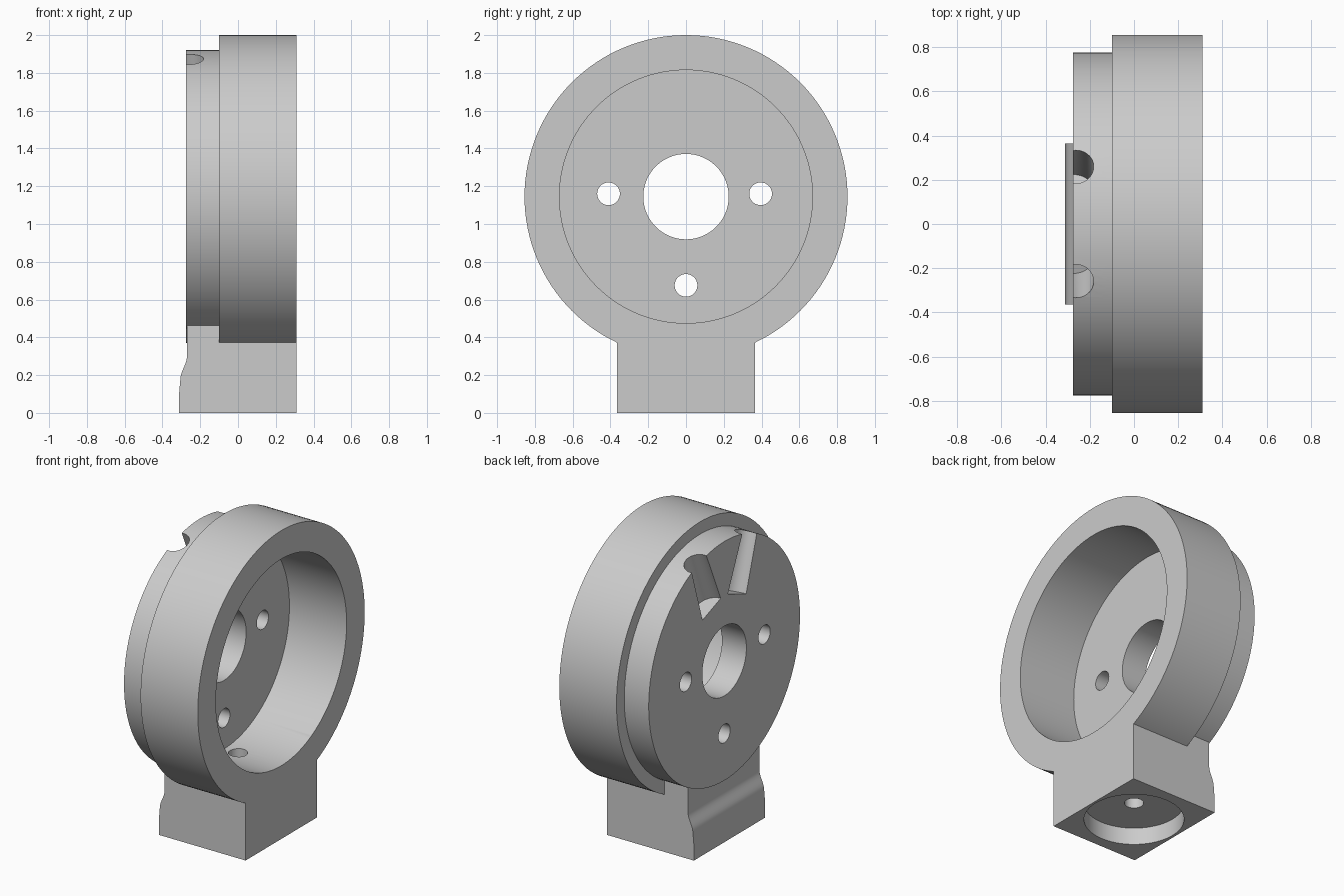
import bpy, bmesh, math
from mathutils import Vector

cube = bpy.data.objects.get("Cube")
if cube:
    bpy.data.objects.remove(cube, do_unlink=True)

gray = bpy.data.materials.new("plain gray")
gray.use_nodes = True
colour = (0.6, 0.6, 0.6, 1)
gray.diffuse_color = colour
gray.node_tree.nodes["Principled BSDF"].inputs["Base Color"].default_value = colour

AXIS_Z = 1.145   # height of the ring axis
BACK_X = -0.275  # flat rear face of the hub


def rod(name, start, end, r1, r2=None, sides=128):
    """Cylinder or cone between two points."""
    a, b = Vector(start), Vector(end)
    bpy.ops.mesh.primitive_cone_add(
        vertices=sides, radius1=r1, radius2=r2 or r1, depth=(b - a).length,
        location=(a + b) / 2, rotation=(b - a).to_track_quat('Z', 'Y').to_euler())
    ob = bpy.context.object
    ob.name = name
    return ob


def combine(body, other, operation):
    """Apply a boolean and drop the helper object."""
    other.hide_render = True
    mod = body.modifiers.new(other.name, 'BOOLEAN')
    mod.operation, mod.object, mod.solver = operation, other, 'EXACT'
    bpy.ops.object.select_all(action='DESELECT')
    body.select_set(True)
    bpy.context.view_layer.objects.active = body
    bpy.ops.object.modifier_apply(modifier=mod.name)
    bpy.data.objects.remove(other, do_unlink=True)


def along_x(name, x1, x2, radius, y=0, z=AXIS_Z):
    return rod(name, (x1, y, z), (x2, y, z), radius)


# Foot block: side profile with a soft step, extruded across y
def foot_block():
    profile = [(0.31, 0), (0.31, 0.55), (-0.27, 0.55), (-0.27, 0.3)]
    for i in range(1, 9):
        t = i / 8
        ease = t * t * (3 - 2 * t)
        profile.append((-0.27 - 0.035 * ease, 0.3 - 0.12 * t))
    profile += [(-0.312, 0.1), (-0.312, 0)]
    bm = bmesh.new()
    face = bm.faces.new([bm.verts.new((x, -0.365, z)) for x, z in profile])
    ext = bmesh.ops.extrude_face_region(bm, geom=[face])
    verts = [v for v in ext["geom"] if isinstance(v, bmesh.types.BMVert)]
    bmesh.ops.translate(bm, verts=verts, vec=(0, 0.73, 0))
    bmesh.ops.recalc_face_normals(bm, faces=bm.faces)
    mesh = bpy.data.meshes.new("foot")
    bm.to_mesh(mesh)
    bm.free()
    ob = bpy.data.objects.new("foot", mesh)
    bpy.context.collection.objects.link(ob)
    return ob


# Ring, stepped hub and foot joined into one body
body = along_x("ring_housing", -0.1, 0.31, 0.855)
combine(body, along_x("hub", BACK_X, 0.0, 0.775), 'UNION')
combine(body, foot_block(), 'UNION')

# Cup recess, centre bore and three bolt holes
combine(body, along_x("cup", -0.1, 0.5, 0.67), 'DIFFERENCE')
combine(body, along_x("bore", -0.5, 0.5, 0.226), 'DIFFERENCE')
for y, z in ((-0.41, 1.16), (0.395, 1.16), (0, 0.675)):
    combine(body, along_x("bolt_hole", -0.5, 0.1, 0.06, y, z), 'DIFFERENCE')

# Two slanted channels in the rear face
for side in (1, -1):
    channel = rod("channel", (BACK_X + 0.003, side * 0.13, 1.53),
                  (BACK_X + 0.015, side * 0.29, 1.955), 0.1, 0.075, 64)
    combine(body, channel, 'DIFFERENCE')

# Round pocket and screw hole under the foot
combine(body, rod("pocket", (0, 0, -0.1), (0, 0, 0.11), 0.294), 'DIFFERENCE')
combine(body, rod("screw_hole", (0, 0, 0.05), (0, 0, 0.7), 0.057, sides=48), 'DIFFERENCE')

# Finish
body.data.materials.clear()
body.data.materials.append(gray)
for poly in body.data.polygons:
    poly.material_index = 0
bpy.ops.object.select_all(action='DESELECT')
body.select_set(True)
bpy.context.view_layer.objects.active = body
bpy.ops.object.transform_apply(location=True, rotation=True, scale=True)
bpy.ops.object.shade_smooth_by_angle(angle=math.radians(30))
